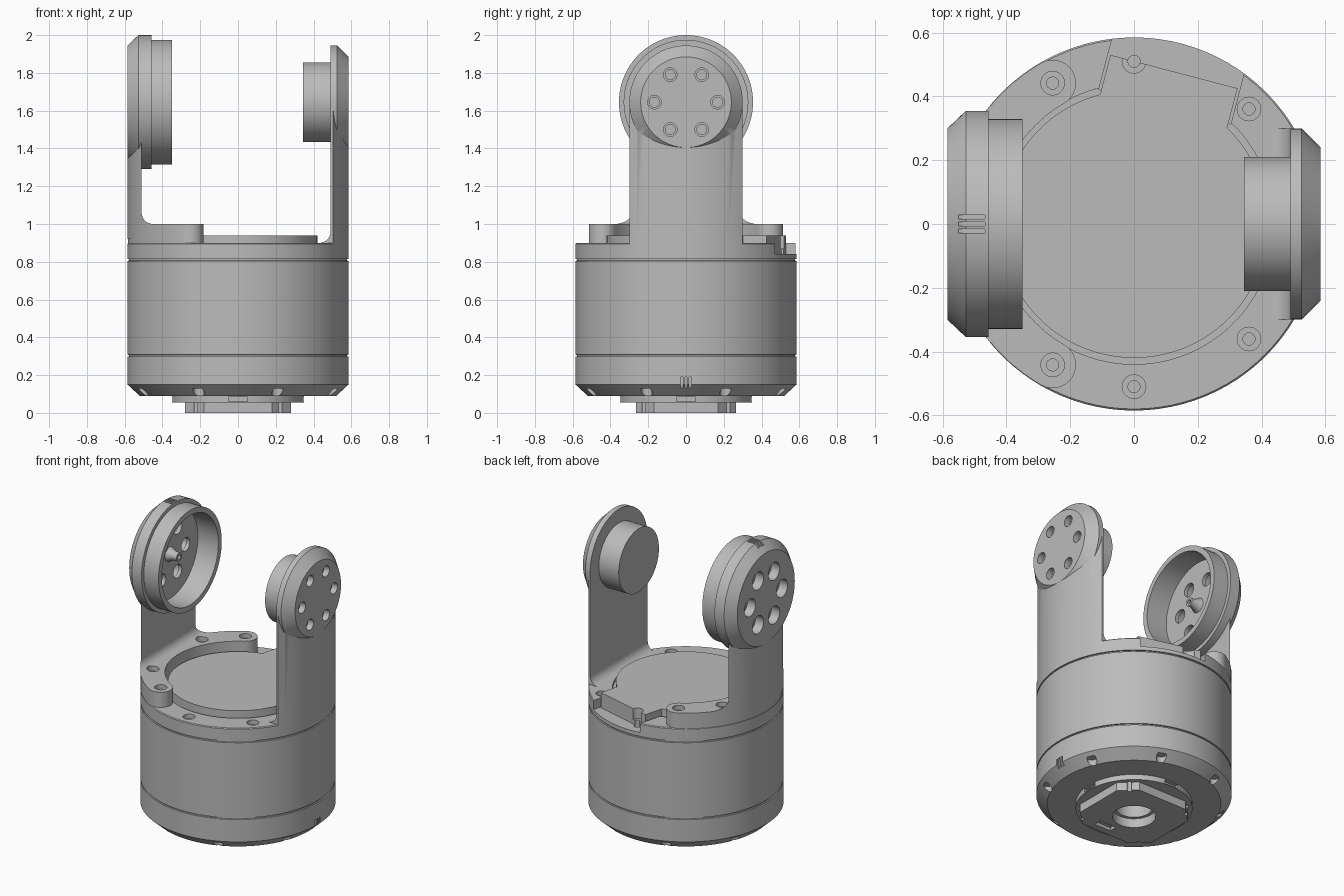
import bpy, bmesh
from math import radians, sin, cos, pi
from mathutils import Matrix, Vector

old = bpy.data.objects.get("Cube")
if old:
    bpy.data.objects.remove(old, do_unlink=True)

grey = bpy.data.materials.new("machined_grey")
grey.use_nodes = True
GREY = (0.5, 0.5, 0.5, 1)
grey.diffuse_color = GREY
grey.node_tree.nodes["Principled BSDF"].inputs["Base Color"].default_value = GREY

R, HEAD_Z, BOLT_R = 0.585, 1.645, 0.51


def at(x, y, z):
    return Matrix.Translation((x, y, z))


def polar(r, deg):
    return r * cos(radians(deg)), r * sin(radians(deg))


def arc(cx, cy, r, a0, a1, n=12):
    """Points along a circular arc, angles in degrees."""
    pts = [polar(r, a0 + (a1 - a0) * i / n) for i in range(n + 1)]
    return [(cx + x, cy + y) for x, y in pts]


def facing_x(side):
    """Local z becomes the world x axis, at the head centre."""
    return at(0, 0, HEAD_Z) @ Matrix.Rotation(side * pi / 2, 4, 'Y')


def loft(bm, rings):
    """Skin a stack of rings and cap both ends."""
    rings = [[bm.verts.new(p) for p in ring] for ring in rings]
    n = len(rings[0])
    for a, b in zip(rings, rings[1:]):
        for i in range(n):
            j = (i + 1) % n
            bm.faces.new((a[i], a[j], b[j], b[i]))
    bm.faces.new(rings[0][::-1])
    bm.faces.new(rings[-1])


def turned(bm, profile, m=Matrix(), n=96):
    """Solid of revolution about local z from (radius, height) pairs."""
    loft(bm, [[m @ Vector((*polar(r, 360 * i / n), z)) for i in range(n)]
              for r, z in profile])


def prism(bm, pts, z0, z1, m=Matrix()):
    loft(bm, [[m @ Vector((x, y, z)) for x, y in pts] for z in (z0, z1)])


def box(bm, x0, x1, y0, y1, z0, z1, m=Matrix()):
    prism(bm, [(x0, y0), (x1, y0), (x1, y1), (x0, y1)], z0, z1, m)


def bore(bm, m, r1, d1, r2, d2):
    """Stepped counterbore sunk from the local origin along -z."""
    turned(bm, [(r2, -d2), (r2, -d1), (r1, -d1), (r1, 0.1)], m, 32)


def make(name, *parts):
    """New object from (function, args...) entries."""
    bm = bmesh.new()
    for fn, *args in parts:
        fn(bm, *args)
    bmesh.ops.recalc_face_normals(bm, faces=bm.faces)
    me = bpy.data.meshes.new(name)
    bm.to_mesh(me)
    bm.free()
    ob = bpy.data.objects.new(name, me)
    bpy.context.collection.objects.link(ob)
    return ob


def combine(ob, op, *parts):
    """Boolean the object with a throwaway solid."""
    tool = make("tool", *parts)
    mod = ob.modifiers.new("combine", 'BOOLEAN')
    mod.operation, mod.solver, mod.object = op, 'EXACT', tool
    bpy.context.view_layer.update()
    done = ob.evaluated_get(bpy.context.evaluated_depsgraph_get())
    me = bpy.data.meshes.new_from_object(done)
    ob.modifiers.clear()
    ob.data = me
    bpy.data.objects.remove(tool, do_unlink=True)


def finish(ob):
    ob.data.materials.clear()
    ob.data.materials.append(grey)
    bpy.ops.object.select_all(action='DESELECT')
    ob.select_set(True)
    bpy.context.view_layer.objects.active = ob
    bpy.ops.object.shade_smooth_by_angle(angle=radians(28))


def head_bores(side, r1, d1, r2, d2):
    return [(bore, facing_x(side) @ at(*polar(0.167, 30 + 60 * k), R), r1, d1, r2, d2)
            for k in range(6)]


# Housing with seams, bottom chamfer, raised lid and gap around it
def seam(z):
    return [(R, z - 0.005), (R - 0.008, z - 0.004), (R - 0.008, z + 0.004), (R, z + 0.005)]


housing = make("housing", (turned, [(0.52, 0.09), (R, 0.15), *seam(0.303), *seam(0.81),
                                    (R, 0.895), (R - 0.005, 0.9), (0.44, 0.9), (0.44, 0.88),
                                    (0.42, 0.88), (0.42, 0.94)]))

# Connector recess and block, turned towards the rear
port = Matrix.Rotation(radians(-14.7), 4, 'Z')
combine(housing, 'DIFFERENCE', (box, -0.214, 0.214, 0.38, 0.7, 0.84, 1.0, port))
combine(housing, 'UNION', (box, -0.206, 0.206, 0.33, 0.494, 0.83, 0.94, port))

# Rim bolts, edge notches and index ticks
combine(housing, 'DIFFERENCE',
        *[(bore, at(*polar(BOLT_R, a), 0.9), 0.037, 0.03, 0.019, 0.09)
          for a in (-90, -45, 45, 90)])
combine(housing, 'DIFFERENCE',
        *[(turned, [(0.03, 0.05), (0.03, 0.13)], at(*polar(0.545, 22.5 + 45 * k), 0), 24)
          for k in range(8)],
        *[(box, 0.566, 0.7, y - 0.006, y + 0.006, 0.13, 0.19) for y in (-0.022, 0, 0.022)])
combine(housing, 'DIFFERENCE', (turned, [(0.11, 0.05), (0.11, 0.18)]))
finish(housing)

# Bottom mount: round flange, eight-sided plate, centre hole
mount = make("bottom_mount", (turned, [(0.35, 0.055), (0.35, 0.1)]))
plate = [(0.28, -0.17), (0.28, 0.17), (0.18, 0.265), (-0.18, 0.265),
         (-0.28, 0.17), (-0.28, -0.17), (-0.18, -0.265), (0.18, -0.265)]
combine(mount, 'UNION', (prism, plate, 0, 0.07))
combine(mount, 'DIFFERENCE',
        (turned, [(0.13, -0.1), (0.13, 0.06), (0.11, 0.06), (0.11, 0.2)]),
        (box, 0.0, 0.12, -0.22, -0.17, -0.1, 0.02),
        *[(box, -0.05, 0.05, -0.4, -0.325, 0.06, 0.085, Matrix.Rotation(k * pi / 2, 4, 'Z'))
          for k in range(4)],
        *[(turned, [(0.014, 0), (0.014, 0.08)], at(*polar(0.315, 45 + 90 * k), 0), 16)
          for k in range(4)])
finish(mount)

# Upright profiles are drawn in x and z, then pushed along y
along_y = Matrix.Rotation(pi / 2, 4, 'X')
shell = (turned, [(R, 0.5), (R, 2.5)])

# Left arm (+x): upright, chamfered head, solid hub
foot = [(0.6, 0.85), (0.6, HEAD_Z), (0.49, HEAD_Z), *arc(0.43, 0.96, 0.06, 0, -90), (0.43, 0.85)]
left_arm = make("left_arm", (prism, foot, -0.3, 0.3, along_y))
combine(left_arm, 'INTERSECT', shell)
combine(left_arm, 'UNION',
        (turned, [(0.21, 0.345), (0.21, 0.49), (0.3, 0.49), (0.3, 0.525), (0.24, R)], facing_x(1)))
combine(left_arm, 'DIFFERENCE', *head_bores(1, 0.036, 0.04, 0.026, 0.07))
finish(left_arm)

# Right arm (-x): collar with round ends, upright, large cupped head
tip_r = 0.073
ends = [polar(BOLT_R, a) for a in (120, 240)]
collar = (arc(0, 0, R - 0.002, 120, 240, 48)
          + arc(*ends[1], tip_r, 240, 420)[1:]
          + arc(0, 0, BOLT_R - tip_r, 240, 120, 48)[1:]
          + arc(*ends[0], tip_r, -60, 120)[1:-1])
foot = [(-0.6, 0.92), (-0.6, HEAD_Z), (-0.51, HEAD_Z),
        *arc(-0.45, 1.06, 0.06, 180, 270), (-0.45, 0.92)]
right_arm = make("right_arm", (prism, foot, -0.4, 0.4, along_y))
combine(right_arm, 'INTERSECT', shell)
combine(right_arm, 'UNION', (prism, collar, 0.89, 1.0))
combine(right_arm, 'UNION',
        (turned, [(0.33, 0.35), (0.33, 0.457), (0.355, 0.457), (0.355, 0.527), (0.3, R)],
         facing_x(-1)))
combine(right_arm, 'DIFFERENCE', (turned, [(0.295, 0.2), (0.295, 0.5)], facing_x(-1)))
combine(right_arm, 'DIFFERENCE', *head_bores(-1, 0.058, 0.06, 0.044, 0.12),
        *[(bore, at(*polar(BOLT_R, a), 1.0), 0.037, 0.03, 0.019, 0.08)
          for a in (120, 150, 210, 240)],
        *[(box, -0.55, -0.467, y - 0.007, y + 0.007, 1.97, 2.1) for y in (-0.022, 0, 0.022)])
finish(right_arm)

# Tapered boss inside the cup
boss = make("cup_boss", (turned, [(0.028, 0.43), (0.028, 0.46), (0.05, 0.505)], facing_x(-1), 32))
combine(boss, 'DIFFERENCE', (turned, [(0.014, 0.4), (0.014, 0.49)], facing_x(-1), 24))
finish(boss)
